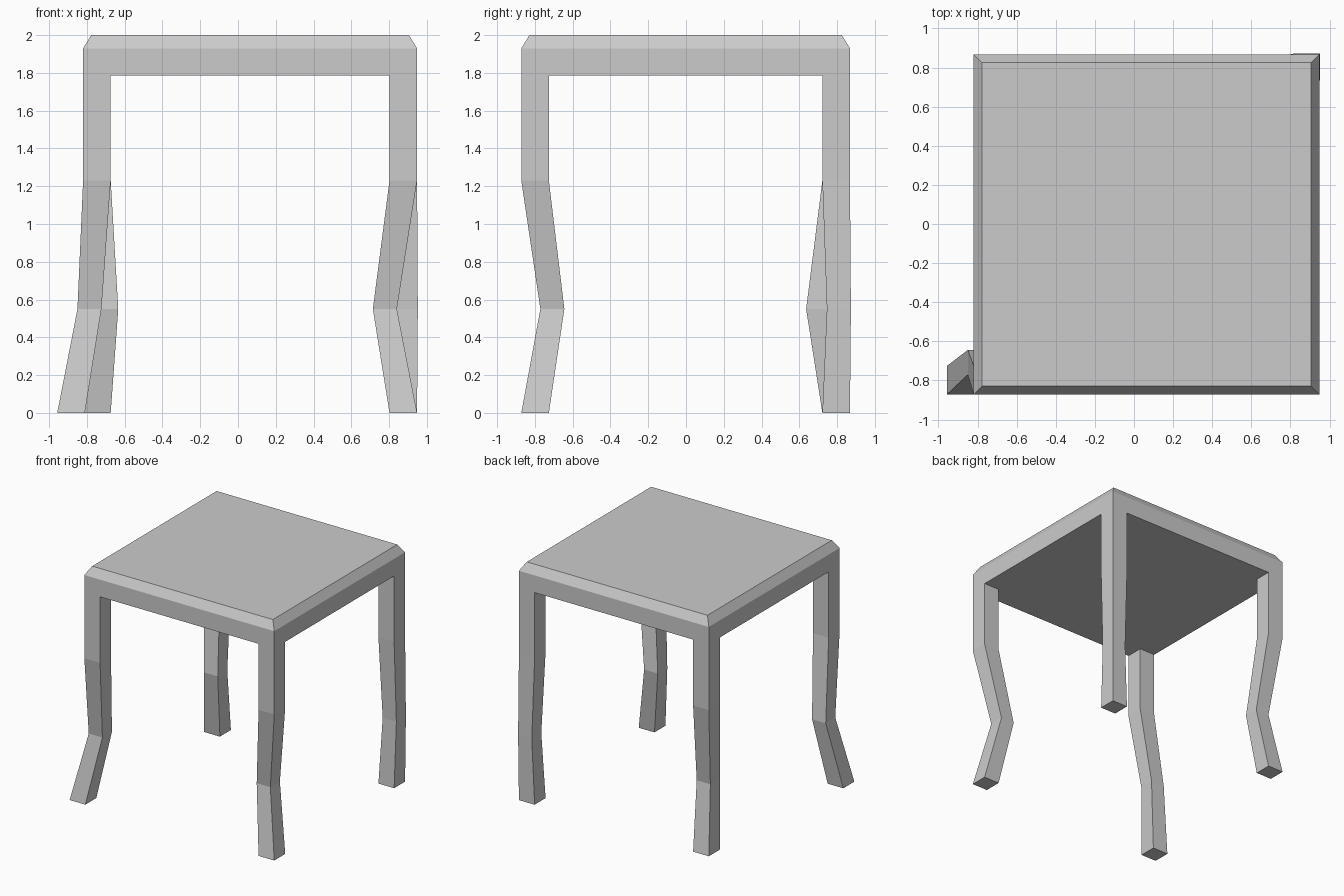
import bpy, bmesh

if "Cube" in bpy.data.objects:
    bpy.data.objects.remove(bpy.data.objects["Cube"])


def loft(name, sections, cap_top=True):
    """Skin rectangles (x0, x1, y0, y1, z), listed top to bottom."""
    bm = bmesh.new()
    rings = []
    for x0, x1, y0, y1, z in sections:
        corners = ((x0, y0), (x1, y0), (x1, y1), (x0, y1))
        rings.append([bm.verts.new((x, y, z)) for x, y in corners])
    for a, b in zip(rings, rings[1:]):
        for i in range(4):
            j = (i + 1) % 4
            bm.faces.new((a[i], b[i], b[j], a[j]))
    bm.faces.new(rings[-1][::-1])
    if cap_top:
        bm.faces.new(rings[0])
    bmesh.ops.recalc_face_normals(bm, faces=bm.faces)
    mesh = bpy.data.meshes.new(name)
    bm.to_mesh(mesh)
    bm.free()
    bpy.context.collection.objects.link(bpy.data.objects.new(name, mesh))


# Seat slab with chamfered upper rim
X0, X1, Y0, Y1 = -0.82, 0.948, -0.872, 0.868
SEAT_Z, C = 1.785, 0.043
loft("seat", [
    (X0 + C, X1 - C, Y0 + C, Y1 - C, 2.0),
    (X0, X1, Y0, Y1, 1.93),
    (X0, X1, Y0, Y1, SEAT_Z),
])

# Bent legs: (left x, front y) at the hip, knee and foot
W, KNEE_W = 0.146, 0.127
L, R, F, B = X0, X1 - W, Y0, Y1 - W
legs = {
    "front_left_leg": ((L, F), (-0.85, -0.771), (-0.957, F)),
    "front_right_leg": ((R, F), (0.714, -0.771), (R, F)),
    "back_left_leg": ((L, B), (-0.761, 0.636), (L, B)),
    "back_right_leg": ((R, B), (0.825, 0.746), (R, B)),
}
for name, (hip, knee, foot) in legs.items():
    stations = ((hip, W, SEAT_Z), (hip, W, 1.23), (knee, KNEE_W, 0.55), (foot, W, 0.0))
    loft(name, [(x, x + w, y, y + w, z) for (x, y), w, z in stations], cap_top=False)
